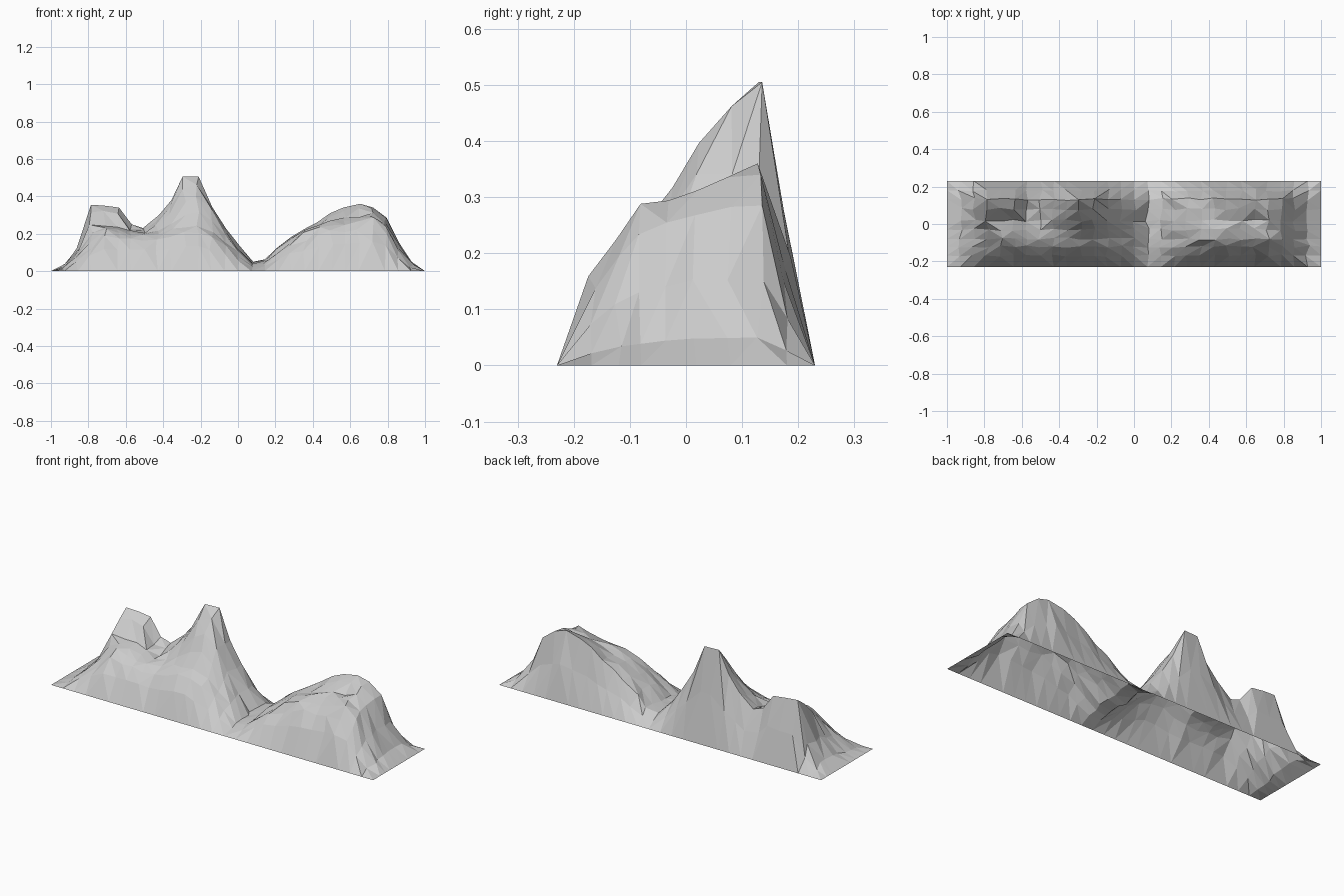
import bpy, bmesh, random

if "Cube" in bpy.data.objects:
    bpy.data.objects.remove(bpy.data.objects["Cube"])

random.seed(7)

# Three long profiles (heights x 100) at 29 even stations from x = -1 to x = 1
SHOULDER = [0, 2, 9, 15, 22, 21, 20, 20, 20, 22, 24, 24, 21, 16, 10, 4, 5, 11, 17,
            20, 23, 25, 26, 27, 28, 24, 13, 4, 0]
PLATEAU = [0, 4, 12, 26, 25, 23, 21, 21, 25, 30, 36, 40, 33, 23, 13, 4, 6, 13, 18,
           23, 25, 27, 29, 29, 31, 28, 15, 5, 0]
RIDGE = [0, 4, 13, 35.5, 35, 34, 25, 23, 30, 38, 50.5, 50.5, 34, 23, 13, 5, 6.5, 12, 18,
         22, 26, 31, 34, 36, 34, 28.5, 15, 5, 0]

# Cross-section: y position and the weight of each long profile there
ROWS = [(-0.23, 0, 0, 0), (-0.168, 0.56, 0, 0), (-0.12, 0.84, 0, 0), (-0.08, 1, 0, 0),
        (-0.03, 0.5, 0.5, 0), (0.018, 0, 1, 0), (0.08, 0, 0.4, 0.6), (0.133, 0, 0, 1),
        (0.18, 0, 0, 0.54), (0.23, 0, 0, 0)]

N = len(RIDGE)
bm = bmesh.new()
grid = []
for j, (y, a, b, c) in enumerate(ROWS):
    row = []
    for i in range(N):
        x = -1 + 2 * i / (N - 1)
        z = (a * SHOULDER[i] + b * PLATEAU[i] + c * RIDGE[i]) / 100
        inner = 0 < i < N - 1 and 0 < j < len(ROWS) - 1
        dx = dy = 0
        if inner:
            # light rocky irregularity, none in height on the ridge line
            dx, dy = random.uniform(-0.012, 0.012), random.uniform(-0.007, 0.007)
            if c < 1:
                z *= random.uniform(0.95, 1.04)
        row.append(bm.verts.new((x + dx, y + dy, z)))
    grid.append(row)

# Triangulated open-bottomed skin, split along the higher diagonal
for j in range(len(ROWS) - 1):
    for i in range(N - 1):
        p, q = grid[j][i], grid[j][i + 1]
        s, r = grid[j + 1][i], grid[j + 1][i + 1]
        if p.co.z + r.co.z > q.co.z + s.co.z:
            bm.faces.new((p, q, r))
            bm.faces.new((p, r, s))
        else:
            bm.faces.new((p, q, s))
            bm.faces.new((q, r, s))

mesh = bpy.data.meshes.new("mountain_range")
bm.to_mesh(mesh)
bm.free()

# Single grey stone colour
stone = bpy.data.materials.new("grey stone")
stone.diffuse_color = (0.6, 0.6, 0.6, 1)
stone.use_nodes = True
stone.node_tree.nodes["Principled BSDF"].inputs["Base Color"].default_value = stone.diffuse_color
mesh.materials.append(stone)
bpy.context.collection.objects.link(bpy.data.objects.new("mountain_range", mesh))
